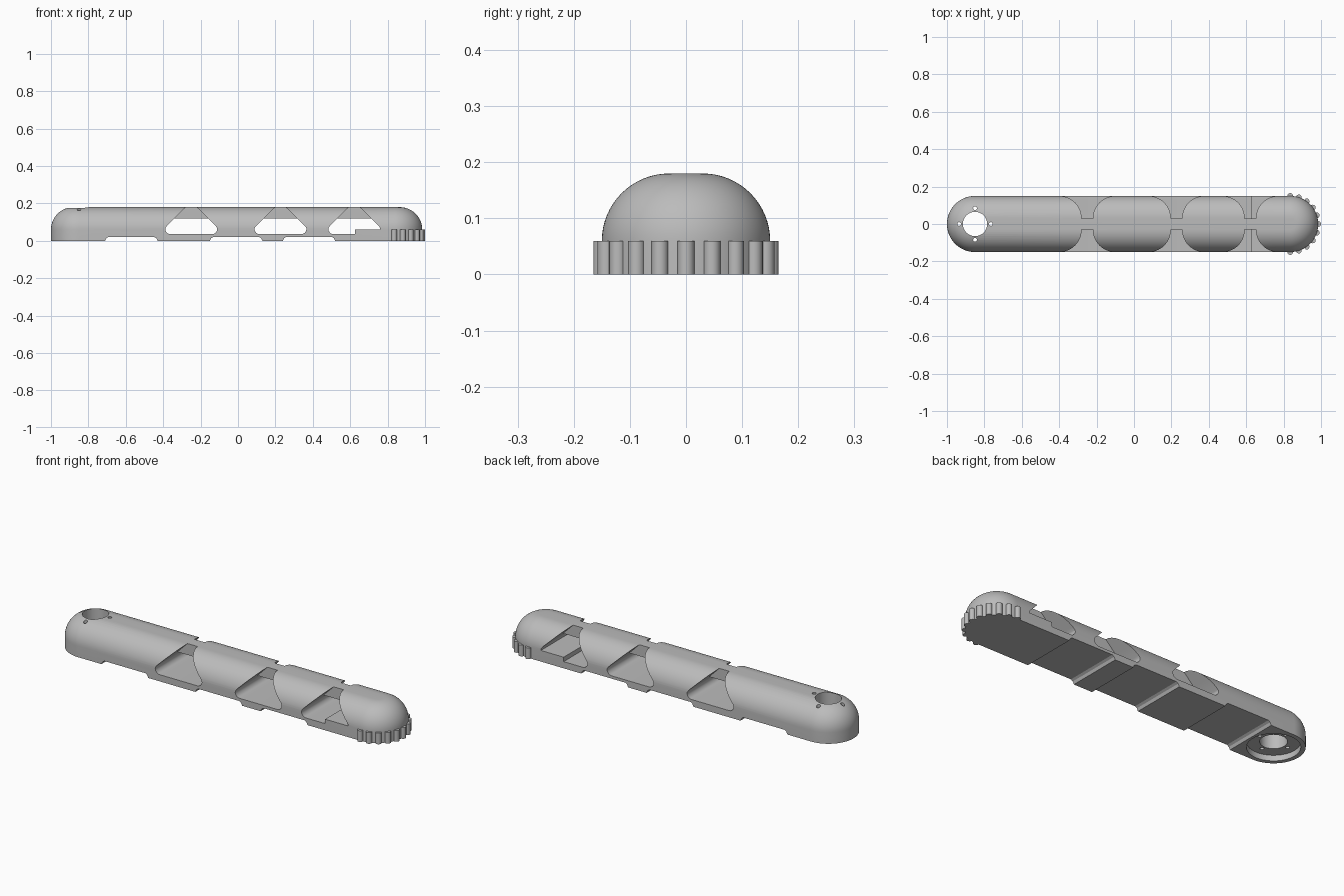
import bpy, bmesh, math
from mathutils import Matrix

if "Cube" in bpy.data.objects:
    bpy.data.objects.remove(bpy.data.objects["Cube"])

XL, XR, R, H, F = -0.85, 0.835, 0.15, 0.18, 0.12   # end centres, radius, height, fillet

grey = bpy.data.materials.new("plain grey")
grey.diffuse_color = (0.5, 0.5, 0.5, 1)
grey.use_nodes = True
grey.node_tree.nodes["Principled BSDF"].inputs["Base Color"].default_value = grey.diffuse_color


def make(name, bm):
    bmesh.ops.recalc_face_normals(bm, faces=bm.faces)
    me = bpy.data.meshes.new(name)
    bm.to_mesh(me)
    bm.free()
    ob = bpy.data.objects.new(name, me)
    bpy.context.collection.objects.link(ob)
    me.materials.append(grey)
    return ob


def prism(name, pts, half=0.25):
    """Extrude an x-z outline across y."""
    bm = bmesh.new()
    f = bm.faces.new([bm.verts.new((x, -half, z)) for x, z in pts])
    ext = bmesh.ops.extrude_face_region(bm, geom=[f])["geom"]
    bmesh.ops.translate(bm, vec=(0, 2 * half, 0),
                        verts=[v for v in ext if isinstance(v, bmesh.types.BMVert)])
    return make(name, bm)


def box(name, x0, x1, z0, z1, half):
    return prism(name, [(x0, z0), (x1, z0), (x1, z1), (x0, z1)], half)


def add_cyl(bm, x, y, r, z0, z1, n):
    bmesh.ops.create_cone(bm, cap_ends=True, segments=n, radius1=r, radius2=r, depth=z1 - z0,
                          matrix=Matrix.Translation((x, y, (z0 + z1) / 2)))


def cut(ob, cutter):
    m = ob.modifiers.new("cut", 'BOOLEAN')
    m.operation, m.solver, m.object = 'DIFFERENCE', 'EXACT', cutter
    bpy.context.view_layer.objects.active = ob
    bpy.ops.object.modifier_apply(modifier=m.name)
    bpy.data.objects.remove(cutter)


def smooth(ob, deg=30):
    bpy.ops.object.select_all(action='DESELECT')
    ob.select_set(True)
    bpy.context.view_layer.objects.active = ob
    bpy.ops.object.shade_smooth_by_angle(angle=math.radians(deg))


# Arm body: stadium outline with a large rounded top edge
bm = bmesh.new()
N, S = 40, 16
levels = [(R, 0)] + [(R - F + F * math.cos(a), H - F + F * math.sin(a))
                     for a in (math.pi / 2 * i / S for i in range(S + 1))]
rings = []
for r, z in levels:
    ring = []
    for cx, start in ((XR, -math.pi / 2), (XL, math.pi / 2)):
        for i in range(N + 1):
            a = start + math.pi * i / N
            ring.append(bm.verts.new((cx + r * math.cos(a), r * math.sin(a), z)))
    rings.append(ring)
for lo, hi in zip(rings, rings[1:]):
    n = len(lo)
    for i in range(n):
        bm.faces.new((lo[i], lo[(i + 1) % n], hi[(i + 1) % n], hi[i]))
bm.faces.new(rings[0])
bm.faces.new(rings[-1])
body = make("arm_body", bm)

# Side windows: sloped openings that leave a narrow web along the top
half_outline = [(0.0, 0.21), (0.131, 0.079), (0.138, 0.069), (0.139, 0.06),
                (0.136, 0.051), (0.129, 0.042), (0.12, 0.037), (0.11, 0.036)]
for cx in (-0.25, 0.227, 0.622):
    pts = [(cx + x, z) for x, z in half_outline]
    pts += [(cx - x, z) for x, z in reversed(half_outline[1:])]
    window = prism("window_cutter", pts)
    cut(window, box("web_keeper", cx - 0.3, cx + 0.3, 0.119, 0.3, 0.03))
    if cx > 0.5:   # raised step in the last window
        cut(window, box("step_keeper", 0.625, 0.9, -0.1, 0.06, 0.3))
    cut(body, window)

# Shallow channels across the underside
for cx in (-0.57, -0.01, 0.38):
    cut(body, prism("channel_cutter", [(cx - 0.15, -0.02), (cx - 0.14, 0.0), (cx - 0.133, 0.014),
                                       (cx - 0.122, 0.021), (cx + 0.122, 0.021),
                                       (cx + 0.133, 0.014), (cx + 0.14, 0.0), (cx + 0.15, -0.02)]))

# Mounting end: bottom recess, shaft hole and four screw holes
for r, z1, d in ((0.127, 0.03, 0), (0.065, 0.3, 0)):
    bm = bmesh.new()
    add_cyl(bm, XL, 0, r, -0.05, z1, 64)
    cut(body, make("hole_cutter", bm))
bm = bmesh.new()
for k in range(4):
    a = k * math.pi / 2
    add_cyl(bm, XL + 0.085 * math.cos(a), 0.085 * math.sin(a), 0.01, -0.05, 0.3, 16)
cut(body, make("screw_cutter", bm))
smooth(body)

# Grip ribs around the free end
bm = bmesh.new()
for k in range(-5, 6):
    a = math.radians(18 * k)
    add_cyl(bm, XR + R * math.cos(a), R * math.sin(a), 0.015, 0, 0.06, 20)
smooth(make("grip_ribs", bm))
